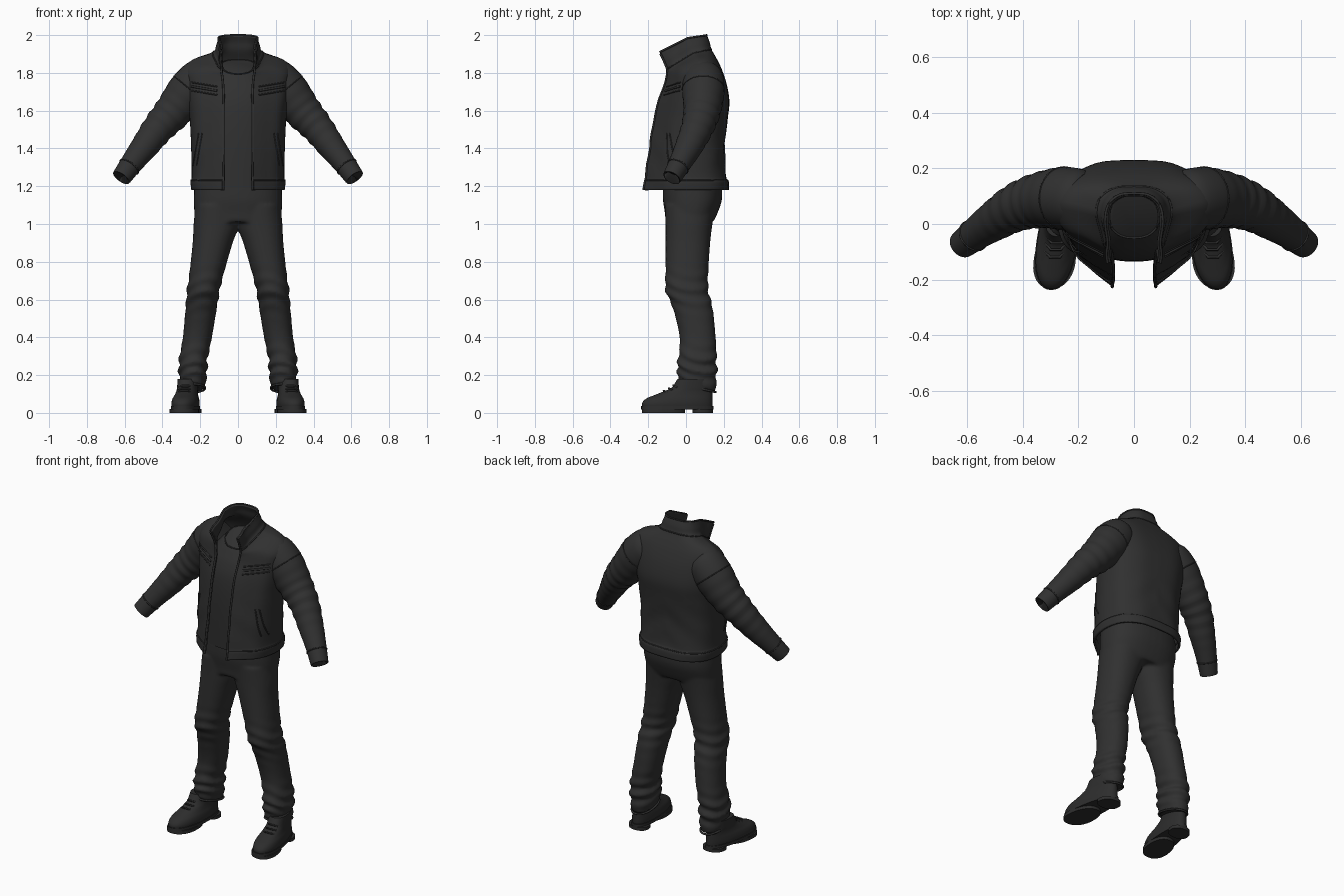
import bpy, bmesh, math
from mathutils import Vector
from mathutils.bvhtree import BVHTree

if "Cube" in bpy.data.objects:
    bpy.data.objects.remove(bpy.data.objects["Cube"])


def material(name, v):
    m = bpy.data.materials.new(name)
    m.diffuse_color = (v, v, v, 1)
    m.use_nodes = True
    m.node_tree.nodes["Principled BSDF"].inputs["Base Color"].default_value = m.diffuse_color
    return m


CLOTH = material("charcoal_cloth", 0.030)
BOOT = material("black_leather", 0.026)


def spline(rows, n):
    """Catmull-Rom interpolation of tuples, n steps per span."""
    out = []
    for i in range(len(rows) - 1):
        a, b, c, d = rows[max(i - 1, 0)], rows[i], rows[i + 1], rows[min(i + 2, len(rows) - 1)]
        for k in range(n):
            t = k / n
            out.append(tuple(0.5 * (2 * q + (r - p) * t + (2 * p - 5 * q + 4 * r - s) * t * t
                       + (3 * q - p - 3 * r + s) * t ** 3) for p, q, r, s in zip(a, b, c, d)))
    return out + [tuple(rows[-1])]


def skin(name, stacks, mat, closed=True, mirror=False):
    """Skin one or more stacks of rings into a smooth mesh."""
    bm = bmesh.new()
    for rings in stacks:
        vs = [[bm.verts.new(p) for p in r] for r in rings]
        n = len(vs[0])
        for lo, hi in zip(vs, vs[1:]):
            for j in range(n if closed else n - 1):
                k = (j + 1) % n
                bm.faces.new((lo[j], lo[k], hi[k], hi[j]))
        if closed:
            bm.faces.new(vs[0])
            bm.faces.new(vs[-1])
    bmesh.ops.recalc_face_normals(bm, faces=bm.faces)
    if not closed:  # open sheets face away from the body centre
        if sum(f.normal.x * f.calc_center_median().x for f in bm.faces) < 0:
            bmesh.ops.reverse_faces(bm, faces=bm.faces)
    me = bpy.data.meshes.new(name)
    bm.to_mesh(me)
    bm.free()
    me.materials.append(mat)
    ob = bpy.data.objects.new(name, me)
    bpy.context.collection.objects.link(ob)
    bpy.context.view_layer.objects.active = ob
    bpy.ops.object.select_all(action='DESELECT')
    ob.select_set(True)
    bpy.ops.object.shade_smooth_by_angle(angle=math.radians(50))
    if mirror:
        ob.modifiers.new("mirror", 'MIRROR').use_clip = False
    return ob


def oval(x0, x1, y0, y1, z, p=2.4, n=40, fold=lambda a: 0):
    """Super-ellipse ring; z is a number or a function of y."""
    ring = []
    for j in range(n):
        a = 2 * math.pi * j / n
        c, s = math.cos(a), math.sin(a)
        f = fold(a)
        x = (x0 + x1) / 2 + ((x1 - x0) / 2 + f) * math.copysign(abs(c) ** (2 / p), c)
        y = (y0 + y1) / 2 + ((y1 - y0) / 2 + f) * math.copysign(abs(s) ** (2 / p), s)
        ring.append((x, y, z(y) if callable(z) else z))
    return ring


def tube_rings(path, n=8):
    """Rings along a path of (x, y, z, in-plane radius, depth radius)."""
    pts = [Vector(p[:3]) for p in path]
    rings = []
    for i, p in enumerate(pts):
        d = (pts[min(i + 1, len(pts) - 1)] - pts[max(i - 1, 0)]).normalized()
        ref = Vector((0, 1, 0)) if abs(d.y) < 0.8 else Vector((0, 0, 1))
        u = d.cross(ref).normalized()
        v = d.cross(u)
        rings.append([p + u * path[i][3] * math.cos(2 * math.pi * j / n)
                      + v * path[i][4] * math.sin(2 * math.pi * j / n) for j in range(n)])
    return rings


def piping(name, pts, r, mirror=False, mat=CLOTH):
    return skin(name, [tube_rings([(*p, r, r) for p in pts])], mat, mirror=mirror)


def level(y, zb, zm, zf, yb, ym, yf):
    return zm + (zb - zm) * (y - ym) / (yb - ym) if y > ym else zm + (zf - zm) * (y - ym) / (yf - ym)


# Jacket body: open front; rows are zb, zm, zf, w, yb, ym, yf, xo
J = [(1.18, 1.18, 1.18, .247, .228, .03, -.225, .078),
     (1.225, 1.225, 1.225, .252, .226, .03, -.218, .078),
     (1.25, 1.25, 1.25, .245, .213, .03, -.212, .076),
     (1.40, 1.40, 1.40, .248, .205, .03, -.192, .074),
     (1.55, 1.55, 1.55, .255, .22, .04, -.167, .074),
     (1.65, 1.65, 1.65, .268, .23, .05, -.145, .075),
     (1.75, 1.75, 1.73, .28, .213, .06, -.115, .078),
     (1.83, 1.825, 1.775, .283, .185, .07, -.103, .082),
     (1.88, 1.872, 1.80, .235, .16, .065, -.10, .086),
     (1.925, 1.905, 1.82, .135, .135, .04, -.10, .088),
     (1.965, 1.945, 1.865, .116, .125, .02, -.118, .092),
     (2.0, 1.985, 1.91, .104, .11, .01, -.14, .095)]


def jacket_ring(row):
    zb, zm, zf, w, yb, ym, yf, xo = row
    d, e = yb - ym, yf - ym
    half = spline([(0, yb), (.5 * w, yb - .06 * d), (.88 * w, ym + .6 * d), (w, ym),
                   (max(.88 * w, xo), ym + .5 * e), (xo + (w - xo) * .42, ym + .78 * e), (xo, yf)], 5)
    ring = []
    for x, y in half:
        k = .004 * math.sin(zm * 38 + x * 30) * max(0, 1 - abs(zm - 1.38) / .2)
        ring.append((x, y + (k if y > ym else -k), level(y, zb, zm, zf, yb, ym, yf)))
    return [(-x, y, z) for x, y, z in reversed(ring[1:])] + ring


rings = [jacket_ring(r) for r in spline(J, 4)]
jacket = skin("jacket_body", [rings], CLOTH, closed=False)
sol = jacket.modifiers.new("thickness", 'SOLIDIFY')
sol.thickness, sol.offset = .012, -1
bvh = BVHTree.FromPolygons([v.co.copy() for v in jacket.data.vertices],
                           [p.vertices[:] for p in jacket.data.polygons])


def on_front(x0, z0, x1, z1, n=8):
    """Straight line projected onto the jacket front."""
    pts = []
    for i in range(n + 1):
        t = i / n
        hit = bvh.ray_cast(Vector((x0 + (x1 - x0) * t, -1, z0 + (z1 - z0) * t)), Vector((0, 1, 0)))[0]
        if hit:
            pts.append(hit)
    return pts


# Jacket trim: front zip edges, hem seam, collar seam, pockets
piping("front_zip_edge", [r[-1] for r in rings[:-1]], .006, mirror=True)
piping("hem_seam", rings[6], .004)
piping("collar_seam", rings[36], .004)
piping("collar_rim", rings[-1], .005)
for i, dz in enumerate((-.022, 0, .022)):
    piping("chest_pocket_zip" if dz == 0 else "chest_pocket_edge",
           on_front(.11, 1.705 + dz, .245, 1.728 + dz), .006 if dz == 0 else .004, mirror=True)
for dx in (-.009, .009):
    piping("side_pocket_edge", on_front(.20 + dx, 1.48, .228 + dx, 1.31), .004, mirror=True)

# Sleeves with folds at the elbow and a hollow cuff
S = [(.17, .09, 1.795, .085, .09), (.20, .09, 1.77, .108, .108), (.26, .092, 1.70, .115, .112),
     (.34, .085, 1.60, .10, .098), (.42, .06, 1.51, .085, .085), (.495, .015, 1.41, .072, .073),
     (.56, -.03, 1.325, .06, .06), (.618, -.075, 1.245, .052, .05)]
path = []
for i, p in enumerate(spline(S, 8)):
    k = 1 + .045 * math.sin(i * 1.5) * math.exp(-((i - 30) / 9) ** 2)
    path.append((*p[:3], p[3] * k, p[4] * k))
end, back = path[-1], path[-5]
path += [(*end[:3], .044, .042), (*back[:3], .042, .04)]
arm = tube_rings(path, 28)
arm[-3], arm[-2] = ([Vector(end[:3]) + (q - Vector(path[-4][:3])) * f for q in arm[-4]] for f in (.97, .84))
skin("sleeve", [arm], CLOTH, mirror=True)
piping("cuff_seam", arm[-9] + arm[-9][:1], .004, mirror=True)
piping("armhole_seam", arm[15] + arm[15][:1], .003, mirror=True)

# Shirt: closed tube, neckline tilted down at the front
T = [(1.19, 1.19, 1.19, .205, .175, .02, -.13), (1.45, 1.45, 1.45, .205, .17, .02, -.135),
     (1.62, 1.62, 1.62, .205, .18, .03, -.125), (1.74, 1.74, 1.71, .18, .17, .04, -.10),
     (1.83, 1.81, 1.765, .125, .13, .03, -.07), (1.87, 1.84, 1.795, .09, .105, .02, -.05)]
neck = [oval(-w, w, yf, yb, lambda y: level(y, zb, zm, zf, yb, ym, yf), p=2.3)
        for zb, zm, zf, w, yb, ym, yf in spline(T, 5)]
skin("shirt", [neck], CLOTH)
piping("neckline", neck[-1] + neck[-1][:1], .004)

# Trousers: legs and hips fused, with knee and ankle folds; rows are z, x_in, x_out, y_f, y_b
L = [(.11, .175, .302, -.035, .158), (.20, .165, .312, -.047, .162), (.28, .162, .312, -.042, .162),
     (.40, .138, .292, -.034, .157), (.55, .113, .278, -.068, .142), (.65, .097, .27, -.108, .118),
     (.75, .072, .256, -.108, .118), (.90, .028, .24, -.108, .128), (1.0, -.008, .235, -.108, .14),
     (1.1, -.012, .225, -.11, .155)]


def leg(side):
    out = []
    for z, xi, xo, yf, yb in spline(L, 9):
        amp = .010 * math.exp(-((z - .24) / .09) ** 2) + .006 * math.exp(-((z - .64) / .09) ** 2)
        tilt = .22 * max(0, 1 - (z - .11) / .15)
        r = oval(xi, xo, yf, yb, lambda y: z - (y - .158) * tilt, p=2.2,
                 fold=lambda a: amp * math.sin(z * 85 + 2.2 * math.sin(a + .6) + math.cos(2 * a)))
        out.append([(side * x, y, zz) for x, y, zz in r])
    return out


H = [(1.01, .225, -.108, .145), (1.06, .231, -.112, .168), (1.13, .234, -.122, .19), (1.22, .23, -.122, .19)]
hips = [oval(-w, w, yf, yb, z) for z, w, yf, yb in spline(H, 5)]
trousers = skin("trousers", [leg(1), leg(-1), hips], CLOTH)
rm = trousers.modifiers.new("fuse", 'REMESH')
rm.mode, rm.voxel_size, rm.use_smooth_shade = 'VOXEL', .01, True
sm = trousers.modifiers.new("soften", 'SMOOTH')
sm.factor, sm.iterations = .5, 4
piping("trouser_cuff", leg(1)[0] + leg(1)[0][:1], .006, mirror=True)


# Boots: horizontal foot sections, toes turned slightly out
def foot(z, yf, yb, hw, p=2.3):
    ring = []
    for x, y, zz in oval(-hw, hw, yf, yb, z, p):
        u = min(1, max(0, (.14 - y) / .3))
        ring.append((x * (.82 + .18 * u) + .258 - (y - .1) * .115, y, zz))
    return ring


B = [(.022, -.23, .138, .072), (.05, -.233, .14, .075), (.075, -.212, .14, .071), (.095, -.165, .14, .064),
     (.115, -.115, .138, .06), (.135, -.075, .135, .06), (.18, -.045, .13, .06)]
skin("boot_upper", [[foot(*r) for r in spline(B, 4)]], BOOT, mirror=True)
for name, z0, z1, yf, yb, hw in (("sole", .018, .036, -.237, .145, .078),
                                 ("sole_front", 0, .02, -.232, -.005, .077),
                                 ("heel", 0, .02, .035, .144, .076)):
    skin(name, [[foot(z0, yf, yb, hw), foot(z1, yf, yb, hw)]], BOOT, mirror=True)
for y, z in ((-.125, .118), (-.098, .131), (-.074, .146)):
    cx = .258 - (y - .1) * .115
    piping("lace", [(cx - .036, y + .028, z - .012), (cx - .018, y + .006, z), (cx + .018, y + .006, z),
                    (cx + .036, y + .028, z - .012)], .005, mirror=True, mat=BOOT)
